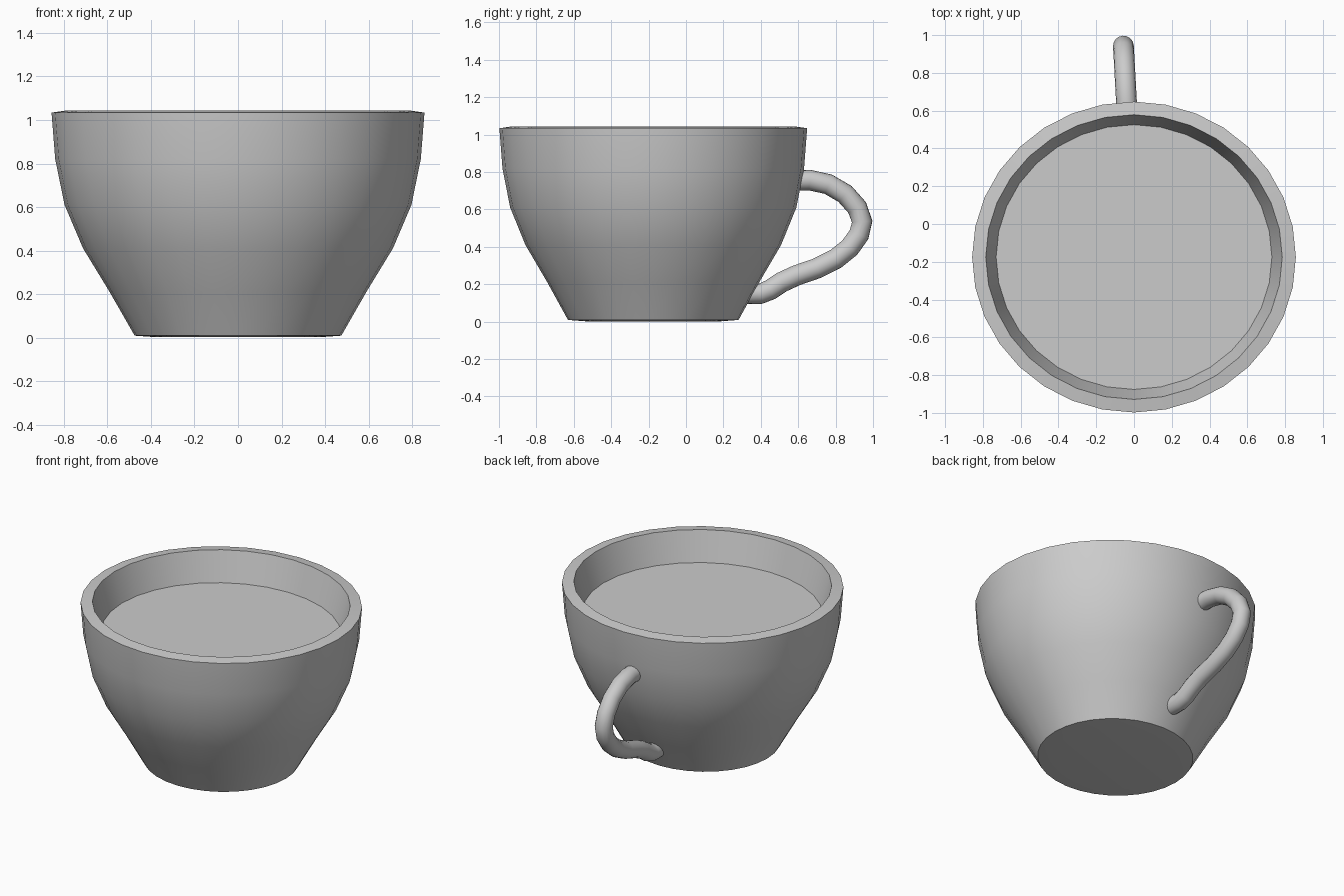
import bpy, bmesh, math
from mathutils import Vector

if "Cube" in bpy.data.objects:
    bpy.data.objects.remove(bpy.data.objects["Cube"])

SIDES = 32
CY = -0.175      # centre of the bowl in y
SQUASH = 0.96    # bowl is slightly narrower in y


def smooth(obj, angle=35):
    bpy.ops.object.select_all(action='DESELECT')
    obj.select_set(True)
    bpy.context.view_layer.objects.active = obj
    bpy.ops.object.shade_smooth_by_angle(angle=math.radians(angle))


def add_mesh(name, bm):
    bmesh.ops.recalc_face_normals(bm, faces=bm.faces)
    mesh = bpy.data.meshes.new(name)
    bm.to_mesh(mesh)
    bm.free()
    obj = bpy.data.objects.new(name, mesh)
    bpy.context.collection.objects.link(obj)
    smooth(obj)
    return obj


def ring(bm, r, z):
    return [bm.verts.new((r * math.cos(2 * math.pi * i / SIDES),
                          CY + SQUASH * r * math.sin(2 * math.pi * i / SIDES), z))
            for i in range(SIDES)]


def bridge(bm, a, b):
    n = len(a)
    for i in range(n):
        bm.faces.new((a[i], a[(i + 1) % n], b[(i + 1) % n], b[i]))


# Cup body: base, outer wall, rim, inner wall
profile = [(0.38, 0.002), (0.475, 0.009), (0.59, 0.21), (0.712, 0.41), (0.797, 0.61),
           (0.84, 0.82), (0.857, 1.034), (0.785, 1.044), (0.73, 0.85)]
bm = bmesh.new()
rings = [ring(bm, r, z) for r, z in profile]
for a, b in zip(rings, rings[1:]):
    bridge(bm, a, b)
bm.faces.new(rings[0])
# Drink surface closes the inside
bm.faces.new(rings[-1])
add_mesh("cup_body", bm)

# Handle: round tube along a smooth path
path = [(0.57, 0.755), (0.66, 0.757), (0.76, 0.735), (0.85, 0.683), (0.915, 0.61),
        (0.942, 0.535), (0.925, 0.465), (0.875, 0.395), (0.80, 0.335), (0.70, 0.285),
        (0.59, 0.247), (0.51, 0.21), (0.45, 0.17), (0.40, 0.15), (0.31, 0.148)]
pts = [Vector((-0.04 - 0.055 * (y - 0.65), y, z)) for y, z in path]
bm = bmesh.new()
loops = []
for i, p in enumerate(pts):
    t = (pts[min(i + 1, len(pts) - 1)] - pts[max(i - 1, 0)]).normalized()
    side = Vector((1, 0.055, 0))
    side = (side - t * side.dot(t)).normalized()
    up = t.cross(side)
    loops.append([bm.verts.new(p + 0.055 * (side * math.cos(a) + up * math.sin(a)))
                  for a in (2 * math.pi * k / 16 for k in range(16))])
for a, b in zip(loops, loops[1:]):
    bridge(bm, a, b)
bm.faces.new(loops[0])
bm.faces.new(loops[-1])
add_mesh("handle", bm)
